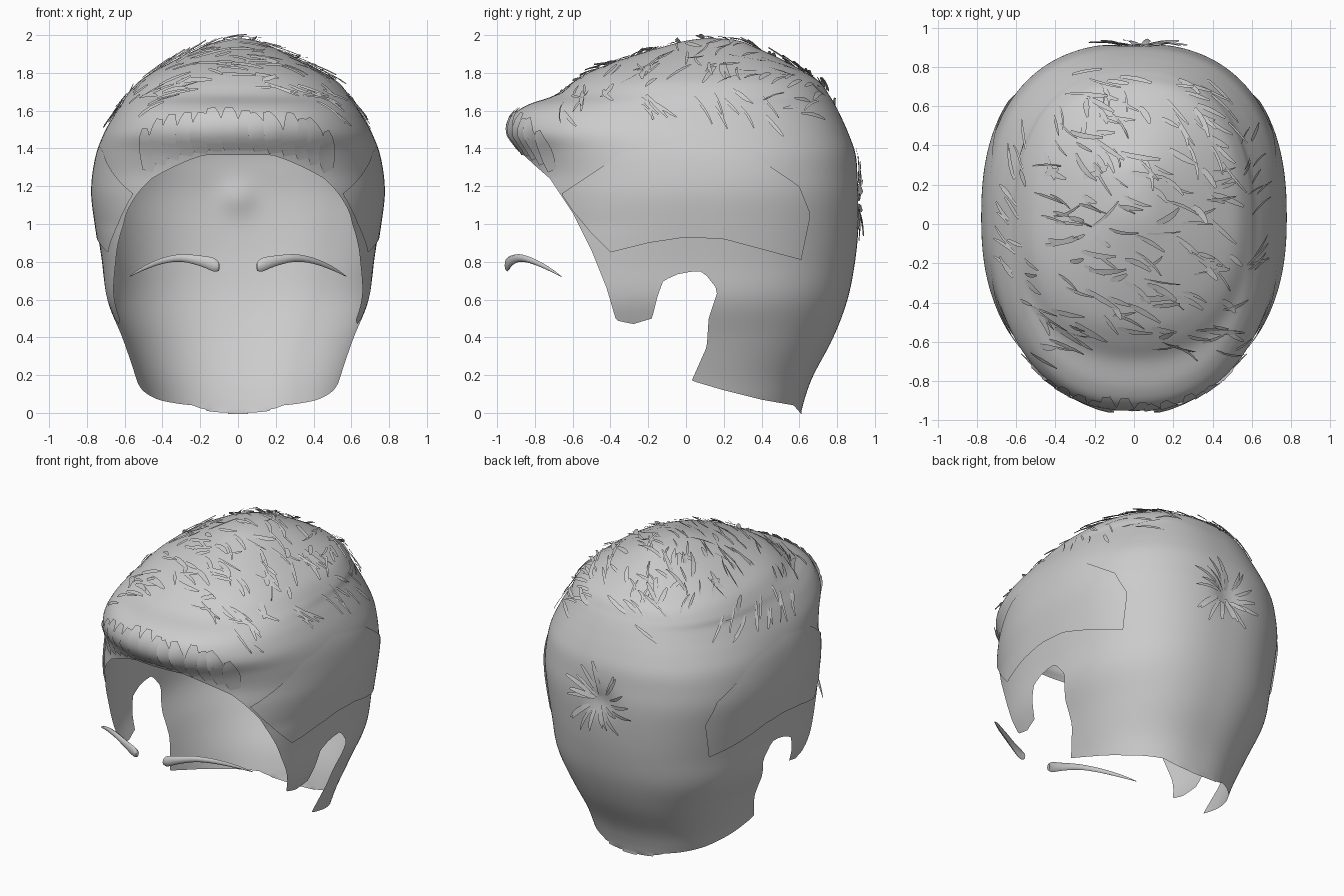
import bpy, bmesh, math, random
from mathutils import Vector, Matrix
from mathutils.bvhtree import BVHTree
from mathutils.geometry import intersect_point_line

if "Cube" in bpy.data.objects:
    bpy.data.objects.remove(bpy.data.objects["Cube"])

random.seed(4)

# Horizontal sections of the hair mass: height, front y, back y, half width
ROWS = [(1.985, .12, .14, .005), (1.97, 0, .28, .10), (1.93, -.15, .38, .2), (1.875, -.33, .5, .32),
        (1.81, -.5, .62, .44), (1.75, -.6, .71, .53), (1.68, -.70, .76, .59), (1.63, -.84, .79, .62),
        (1.57, -.92, .82, .66), (1.48, -.94, .86, .71), (1.38, -.88, .895, .745), (1.27, -.85, .91, .762),
        (1.15, -.86, .92, .768), (1.0, -.87, .915, .75), (.8, -.85, .895, .72), (.6, -.8, .855, .695),
        (.4, -.75, .78, .615), (.2, -.7, .675, .545), (.08, -.68, .63, .51), (-.02, -.68, .605, .48)]
# Side outline (y, z) of the area without hair: face, ear and neck
OPENING = [(-1.2, 1.365), (-.86, 1.365), (-.8, 1.31), (-.72, 1.24), (-.6, 1.06), (-.5, .86), (-.42, .66),
           (-.37, .49), (-.28, .47), (-.18, .5), (-.15, .62), (-.12, .7), (-.02, .745), (.09, .75), (.17, .65),
           (.12, .5), (.11, .35), (.03, .17), (.2, .12), (.4, .07), (.57, .04), (.605, 0), (.8, -.2), (-1.2, -.2)]
# Side outline of the overlapping temple layer
LAYER = [(-.66, 1.16), (-.6, 1.07), (-.5, .95), (-.4, .85), (-.2, .9), (0, .93), (.2, .92), (.61, .81), (.66, 1.05),
         (.6, 1.2), (.35, 1.37), (0, 1.45), (-.33, 1.38)]


def spline(rows, t):
    i = min(int(t), len(rows) - 2)
    f = t - i
    p = [rows[max(0, min(len(rows) - 1, i + k))] for k in (-1, 0, 1, 2)]
    return [.5 * (2 * b + (c - a) * f + (2 * a - 5 * b + 4 * c - d) * f * f + (3 * b - a - 3 * c + d) * f ** 3)
            for a, b, c, d in zip(*p)]


def inside(poly, y, z):
    hit = False
    for (ay, az), (by, bz) in zip(poly, poly[1:] + poly[:1]):
        if (az > z) != (bz > z) and y < ay + (z - az) / (bz - az) * (by - ay):
            hit = not hit
    return hit


def snap(poly, co, full):
    """Move a rim vertex onto the outline, staying on the untrimmed sheet."""
    p, best = Vector((co.y, co.z)), None
    for a, b in zip(poly, poly[1:] + poly[:1]):
        a, b = Vector(a), Vector(b)
        q, f = intersect_point_line(p, a, b)
        q = Vector(q[:2]) if 0 <= f <= 1 else (a if f < 0 else b)
        if best is None or (q - p).length < (best - p).length:
            best = q
    if (best - p).length < .05:
        co.y, co.z = best
        s = math.copysign(1, co.x)
        hit = full.ray_cast(Vector((2 * s, co.y, co.z)), Vector((-s, 0, 0)))[0]
        if hit and abs(co.x) > .2 and abs(hit.x - co.x) < .1:
            co.x = hit.x


def finish(name, bm, angle=50):
    me = bpy.data.meshes.new(name)
    bm.to_mesh(me)
    ob = bpy.data.objects.new(name, me)
    bpy.context.collection.objects.link(ob)
    bpy.ops.object.select_all(action='DESELECT')
    ob.select_set(True)
    bpy.context.view_layer.objects.active = ob
    bpy.ops.object.shade_smooth_by_angle(angle=math.radians(angle))
    return ob


def shell(poly, keep_inside, thick=0.0, nu=180, nv=114):
    """Loft the sections, then trim the sheet along a side outline."""
    bm = bmesh.new()
    grid = []
    for j in range(nv + 1):
        z, yf, yb, w = spline(ROWS, j / nv * (len(ROWS) - 1))
        grow = 1 + thick * max(-.2, min(1, (1.46 - z) / .2))
        front = 2.3 + .6 * max(0, min(1, (1.0 - z) / .45))
        ring = []
        for i in range(nu):
            a = 2 * math.pi * i / nu
            c, s = math.cos(a), math.sin(a)
            e = 2 / (2.4 if s > 0 else front)
            x = w * math.copysign(abs(c) ** e, c)
            y = (yb - yf) / 2 * math.copysign(abs(s) ** e, s)
            # shallow dent at the whorl
            dent = .03 * math.exp(-(x * x + (z - 1.14) ** 2) / .008) if s > 0 else 0
            ring.append(bm.verts.new((x * grow, (yf + yb) / 2 + y * grow - dent, z)))
        grid.append(ring)
    for r, q in zip(grid, grid[1:]):
        for i in range(nu):
            k = (i + 1) % nu
            bm.faces.new((r[i], q[i], q[k], r[k]))
    bm.faces.new(grid[0])
    full = BVHTree.FromBMesh(bm)
    drop = []
    for f in bm.faces:
        c = f.calc_center_median()
        if inside(poly, c.y, c.z) != keep_inside:
            drop.append(f)
    bmesh.ops.delete(bm, geom=drop, context='FACES')
    for v in bm.verts:
        if v.is_boundary:
            snap(poly, v.co, full)
    bmesh.ops.recalc_face_normals(bm, faces=bm.faces)
    return bm


# Main hair shell and the temple layer over it
hair = shell(OPENING, False)
tree = BVHTree.FromBMesh(hair)
finish("hair_shell", hair)
finish("temple_layer", shell(LAYER, True, .012))


def strand(bm, start, direction, length, width, lift, bend=0.0, steps=4):
    """Tapered ribbon that follows the hair shell."""
    p, d, last = Vector(start), Vector(direction), None
    for k in range(steps + 1):
        loc, n, _, _ = tree.find_nearest(p)
        if n.dot(loc - Vector((0, 0, 1))) < 0:
            n = -n
        d = (d - n * d.dot(n)).normalized()
        f = k / steps
        side = n.cross(d) * width * (.25 + .75 * math.sin(math.pi * (.15 + .8 * f))) / 2
        c = loc + n * (.004 + lift * f)
        pair = [bm.verts.new(c - side), bm.verts.new(c + side + n * lift * .3)]
        if last:
            bm.faces.new((last[0], pair[0], pair[1], last[1]))
        last = pair
        d = Matrix.Rotation(bend / steps, 3, n) @ d
        p = loc + d * length / steps


# Loose strands over the top
bm = bmesh.new()
for _ in range(190):
    x, y = random.uniform(-.58, .5), random.uniform(-.66, .76)
    loc = tree.ray_cast(Vector((x, y, 3)), Vector((0, 0, -1)))[0]
    if loc is None or loc.z < 1.55:
        continue
    a = random.gauss(-.8 if y > .3 else -.25, .3)
    strand(bm, loc, (math.cos(a), math.sin(a), 0), random.uniform(.08, .2), random.uniform(.01, .035),
           random.uniform(.004, .022), random.uniform(-.7, .7))
finish("top_strands", bm)

# Strands hanging on both upper sides
bm = bmesh.new()
for s in (-1, 1):
    for _ in range(14):
        y = random.uniform(-.3, .45)
        strand(bm, (s * .66, y, random.uniform(1.6, 1.8)), (0, random.uniform(.2, .7), -.7),
               random.uniform(.1, .2), random.uniform(.01, .025), .012, random.uniform(-.5, .5))
finish("side_strands", bm)

# Broad locks on the front roll
bm = bmesh.new()
for i in range(14):
    x = -.52 + .08 * i
    strand(bm, (x, -.9 + .5 * x * x, 1.385 - .4 * x * x), (-x * .3, -.2, 1), random.uniform(.2, .27), .11, .008,
           random.uniform(-.3, .3), 6)
finish("fringe_locks", bm)

# Radiating whorl at the back
bm = bmesh.new()
for i in range(20):
    a = 2 * math.pi * i / 20 + random.uniform(-.2, .2)
    d = Vector((math.cos(a), 0, math.sin(a)))
    strand(bm, Vector((.02, .92, 1.14)) + d * random.uniform(.02, .11), d, random.uniform(.1, .2),
           random.uniform(.018, .035), random.uniform(.005, .025), .4)
finish("back_whorl", bm)

# Eyebrows: flattened tapering tubes (x, y, z, half height)
BROW = [(.10, -.945, .775, .022), (.13, -.945, .785, .036), (.2, -.925, .805, .028), (.3, -.88, .82, .02),
        (.4, -.815, .805, .016), (.5, -.73, .765, .011), (.575, -.66, .722, .002)]
for s, side in ((1, "right"), (-1, "left")):
    bm = bmesh.new()
    rings = []
    for k in range(19):
        x, y, z, h = spline(BROW, k / 3)
        out = Vector((x * .7, y, 0)).normalized() * .014 * min(1, h * 50)
        rings.append([bm.verts.new(((x + out.x * math.cos(a)) * s, y + out.y * math.cos(a), z + h * math.sin(a)))
                      for a in (math.pi * i / 4 for i in range(8))])
    for r, q in zip(rings, rings[1:]):
        for i in range(8):
            bm.faces.new((r[i], q[i], q[(i + 1) % 8], r[(i + 1) % 8]))
    bm.faces.new(rings[0])
    bm.faces.new(rings[-1])
    bmesh.ops.recalc_face_normals(bm, faces=bm.faces)
    finish(side + "_eyebrow", bm)
